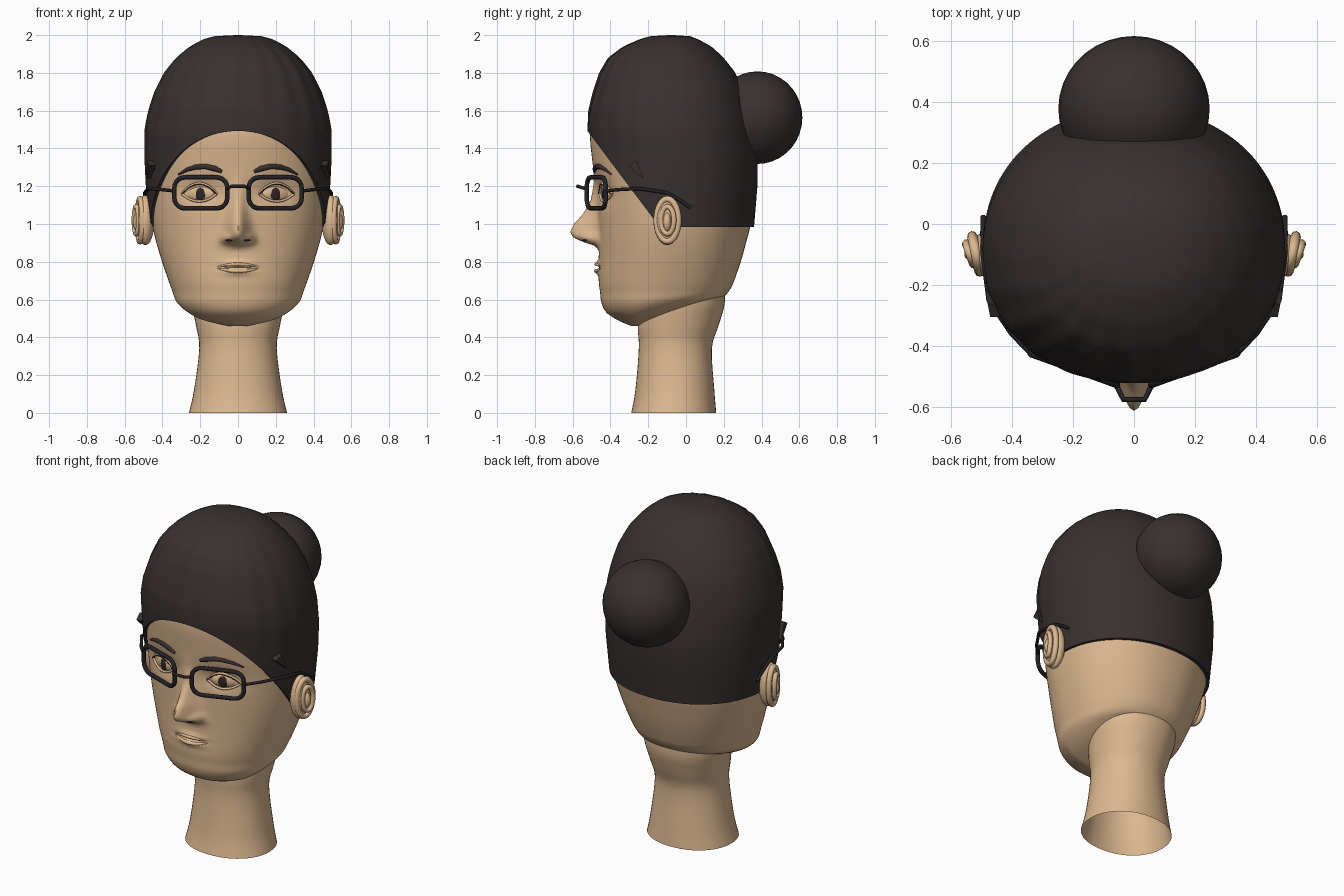
import bpy, bmesh, math
from mathutils import Matrix, Vector
from mathutils.bvhtree import BVHTree

if "Cube" in bpy.data.objects:
    bpy.data.objects.remove(bpy.data.objects["Cube"])


def material(name, rgb):
    m = bpy.data.materials.new(name)
    m.diffuse_color = (*rgb, 1)
    m.use_nodes = True
    m.node_tree.nodes["Principled BSDF"].inputs["Base Color"].default_value = m.diffuse_color
    return m


SKIN = material("skin", (0.72, 0.48, 0.28))
HAIR = material("dark_brown_hair", (0.040, 0.030, 0.029))
FRAME = material("black_frame", (0.018, 0.016, 0.018))
IRIS = material("dark_iris", (0.030, 0.020, 0.018))


def finish(name, mesh, mat, angle=50):
    ob = bpy.data.objects.new(name, mesh)
    bpy.context.collection.objects.link(ob)
    mesh.materials.clear()
    mesh.materials.append(mat)
    bpy.ops.object.select_all(action='DESELECT')
    ob.select_set(True)
    bpy.context.view_layer.objects.active = ob
    bpy.ops.object.shade_smooth_by_angle(angle=math.radians(angle))
    return ob


def from_bmesh(name, bm, mat, angle=50):
    bmesh.ops.recalc_face_normals(bm, faces=bm.faces)
    me = bpy.data.meshes.new(name)
    bm.to_mesh(me)
    bm.free()
    return finish(name, me, mat, angle)


def loft(rings, cap_start=False, cap_end=False):
    bm = bmesh.new()
    vs = [[bm.verts.new(p) for p in r] for r in rings]
    n = len(vs[0])
    for a, b in zip(vs, vs[1:]):
        for i in range(n):
            j = (i + 1) % n
            bm.faces.new((a[i], a[j], b[j], b[i]))
    if cap_start:
        bm.faces.new(vs[0])
    if cap_end:
        bm.faces.new(vs[-1])
    return bm


def tube(name, pts, r, mat, radii=None, closed=False):
    cu = bpy.data.curves.new(name, 'CURVE')
    cu.dimensions = '3D'
    cu.bevel_depth = r
    cu.bevel_resolution = 2
    cu.use_fill_caps = True
    s = cu.splines.new('POLY')
    s.points.add(len(pts) - 1)
    s.use_cyclic_u = closed
    for i, p in enumerate(pts):
        s.points[i].co = (*p, 1)
        s.points[i].radius = radii[i] if radii else 1
    tmp = bpy.data.objects.new(name, cu)
    me = bpy.data.meshes.new_from_object(tmp)
    bpy.data.objects.remove(tmp)
    return finish(name, me, mat)


def ellipsoid(name, loc, size, mat, rot=0, seg=32):
    bm = bmesh.new()
    bmesh.ops.create_uvsphere(bm, u_segments=seg, v_segments=seg // 2, radius=1)
    bmesh.ops.transform(bm, verts=bm.verts, matrix=Matrix.Translation(loc)
                        @ Matrix.Rotation(rot, 4, 'Z') @ Matrix.Diagonal((*size, 1)))
    return from_bmesh(name, bm, mat)


def lerp_table(table, z):
    if z <= table[0][0]:
        return table[0][1:]
    for a, b in zip(table, table[1:]):
        if z <= b[0]:
            f = (z - a[0]) / (b[0] - a[0])
            return [p + (q - p) * f for p, q in zip(a[1:], b[1:])]
    return table[-1][1:]


def catmull(rows, sub):
    out = []
    for i in range(len(rows) - 1):
        q = [rows[max(i - 1, 0)], rows[i], rows[i + 1], rows[min(i + 2, len(rows) - 1)]]
        for k in range(sub):
            t = k / sub
            out.append([0.5 * (2 * b + (c - a) * t + (2 * a - 5 * b + 4 * c - d) * t * t
                               + (3 * b - a - 3 * c + d) * t ** 3) for a, b, c, d in zip(*q)])
    return out + [rows[-1]]


def oval(ang, hw, yf, yb):
    # half-ovals sharing one widest line, ang = 0 at the back
    mid = yf + (yb - yf) * 0.49
    s, c = math.sin(ang), math.cos(ang)
    e = 0.94
    x = hw * math.copysign(abs(s) ** e, s)
    y = mid + (yb - mid if c > 0 else mid - yf) * math.copysign(abs(c) ** e, c)
    return x, y


def gauss(a, r):
    return math.exp(-(a / r) ** 2)


# Head: rings of (z, half width, front y, back y, backward rise)
HEAD = [(.46, .08, -.29, 0, .26), (.49, .215, -.36, .12, .24), (.53, .285, -.42, .19, .18),
        (.58, .328, -.447, .213, .1), (.64, .348, -.455, .237, .04), (.7, .368, -.462, .255, 0),
        (.8, .402, -.462, .29, 0), (.9, .432, -.462, .318, 0), (1, .455, -.465, .343, 0),
        (1.1, .468, -.47, .356, 0), (1.2, .475, -.478, .362, 0), (1.35, .48, -.498, .362, 0),
        (1.48, .478, -.508, .338, 0), (1.6, .45, -.49, .31, 0), (1.75, .385, -.44, .25, 0),
        (1.88, .28, -.34, .15, 0), (1.95, .15, -.22, .04, 0)]
# Nose: (z, projection, width)
NOSE = [(.86, 0, .08), (.885, .02, .075), (.905, .085, .068), (.93, .137, .06), (.96, .15, .054),
        (1, .128, .05), (1.05, .08, .045), (1.12, .035, .04), (1.22, .008, .04), (1.3, 0, .05)]


def face_relief(x, z):
    out, w = lerp_table(NOSE, z)
    ax = abs(x)
    d = out * gauss(x, w)
    d += .03 * gauss(ax - .065, .025) * gauss(z - .925, .022)        # nostril wings
    d -= .028 * gauss(ax - .19, .10) * gauss(z - 1.17, .06)          # eye sockets
    d += .018 * gauss(x, .075) * (gauss(z - .79, .015) + gauss(z - .75, .018))
    d -= .012 * gauss(x, .09) * gauss(z - .77, .009)                 # mouth line
    return d


rings = []
for z, hw, yf, yb, rise in catmull(HEAD, 7):
    ring = []
    for i in range(128):
        phi = 2 * math.pi * i / 128
        x, y = oval(phi + .5 * math.sin(phi), hw, yf, yb)
        zz = z + rise * max(0, y + .26)
        if y < -.2:
            y -= face_relief(x, zz)
        ring.append((x, y, zz))
    rings.append(ring)
bm = loft(rings, True, True)
surface = BVHTree.FromBMesh(bm)
from_bmesh("head", bm, SKIN, 60)


def on_face(x, z, lift=0.0):
    hit = surface.ray_cast(Vector((x, -2, z)), Vector((0, 1, 0)))[0]
    return Vector((x, (hit.y if hit else -.4) - lift, z))


# Neck, open at the bottom
NECK = [(0, .26, -.29, .16), (.12, .233, -.268, .15), (.34, .205, -.25, .137),
        (.46, .222, -.255, .172), (.58, .245, -.24, .205), (.7, .25, -.22, .2)]
from_bmesh("neck", loft([[(*oval(2 * math.pi * i / 48, *r[1:4]), r[0]) for i in range(48)]
                         for r in catmull(NECK, 4)]), SKIN)

# Hair cap with a slanted hairline and combed grooves
CAP = [(.98, .468, -.49, .36), (1.2, .488, -.505, .378), (1.35, .495, -.515, .38),
       (1.5, .495, -.522, .358), (1.6, .475, -.516, .338), (1.7, .442, -.49, .31),
       (1.8, .392, -.456, .262), (1.88, .328, -.41, .2), (1.94, .255, -.33, .135),
       (1.98, .18, -.24, .06), (1.995, .12, -.185, .02), (2, .01, -.09, -.07)]
N, ROWS = 128, 30
cols = []
for i in range(N):
    ang = 2 * math.pi * i / N
    base = 1.3
    for _ in range(25):
        y = oval(ang, *lerp_table(CAP, base))[1]
        base = .5 * base + .5 * max(.985, 1.49 - 1.33 * (y + .52))
    col = []
    for k in range(ROWS + 1):
        t = k / ROWS
        z = base + (2 - base) * math.sin(t * math.pi / 2)
        x, y = oval(ang, *lerp_table(CAP, z))
        front = max(0, -math.cos(ang) + .35)
        g = 1 + .009 * front * math.sin(20 * ang + 2 * t) * math.sin(math.pi * t)
        col.append((x * g, (y + .08) * g - .08, z))
    x, y, z = col[0]
    col.insert(0, (x * .95, (y + .08) * .95 - .08, z))
    cols.append(col)
from_bmesh("hair_cap", loft([[c[k] for c in cols] for k in range(ROWS + 2)], False, True), HAIR, 60)

# Bun
ellipsoid("hair_bun", (0, .378, 1.563), (.248, .238, .245), HAIR, seg=36)

# Bridge of the glasses
tube("glasses_bridge", [(-.06, -.525, 1.185), (-.035, -.575, 1.2), (.035, -.575, 1.2),
                        (.06, -.525, 1.185)], .009, FRAME)

for s, side in ((-1, "left"), (1, "right")):
    # Rounded rectangular rim, swept back along the face
    rim = []
    for cx, cz, a0 in ((1, 1, 0), (-1, 1, 90), (-1, -1, 180), (1, -1, 270)):
        for k in range(6):
            a = math.radians(a0 + 18 * k)
            u = .197 + cx * .085 + .055 * math.cos(a)
            rim.append((s * u, -.528 + .36 * (u - .05), 1.165 + cz * .027 + .055 * math.sin(a)))
    tube(side + "_rim", rim, .0125, FRAME, closed=True)
    tube(side + "_temple_arm", [(s * .337, -.425, 1.175), (s * .40, -.36, 1.182),
                                (s * .475, -.25, 1.188), (s * .494, -.1, 1.165),
                                (s * .495, -.03, 1.125), (s * .494, .025, 1.085)], .009, FRAME)

    # Eyebrow, tapered at both ends
    brow = [(.085, 1.278), (.12, 1.293), (.17, 1.305), (.22, 1.303), (.27, 1.288), (.315, 1.262)]
    tube(side + "_eyebrow", [on_face(s * x, z) for x, z in brow], .015, HAIR,
         [.6, 1, 1, .9, .7, .3])

    # Eye: ball, lids and iris
    c = on_face(s * .2, 1.16)
    tilt = s * .4
    ellipsoid(side + "_eyeball", c + Vector((0, .012, 0)), (.085, .03, .046), SKIN, tilt)
    ellipsoid(side + "_iris", c + Vector((0, -.014, -.003)), (.029, .009, .033), IRIS, tilt, 20)
    for lid, h in (("upper", .056), ("lower", -.04)):
        pts = []
        for k in range(13):
            u = -1 + k / 6
            x, z = s * (.205 + .092 * u), 1.16 + h * (1 - u * u)
            pts.append(on_face(x, z, .006 + .008 * (1 - u * u)))
        tube(f"{side}_{lid}_lid", pts, .007, SKIN)
    lash = [on_face(s * (.205 + .09 * u), 1.16 + .05 * (1 - u * u), .015 + .008 * (1 - u * u))
            for u in (-1, -.75, -.5, -.25, 0, .25, .5, .75, 1)]
    tube(side + "_lash_line", lash, .0025, IRIS)

    # Nostril
    p = on_face(s * .048, .914, .001)
    ellipsoid(side + "_nostril", p, (.02, .006, .006), IRIS, s * .5, 16)

    # Ear: lobe body, outer rim and inner fold
    ellipsoid(side + "_ear_body", (s * .49, -.1, 1.02), (.048, .072, .132), SKIN)
    for part, x, ry, rz, r in (("rim", .518, .058, .112, .017), ("fold", .538, .034, .072, .014)):
        loop = [(s * (x + .012 * math.cos(a)), -.098 + ry * math.cos(a), 1.02 + rz * math.sin(a))
                for a in (2 * math.pi * k / 28 for k in range(28))]
        tube(f"{side}_ear_{part}", loop, r, SKIN, closed=True)
    ellipsoid(side + "_ear_centre", (s * .528, -.1, 1.01), (.028, .022, .05), SKIN, seg=20)

    # Small triangular hair clip
    bm = bmesh.new()
    tri = [(-.305, 1.31), (-.262, 1.335), (-.225, 1.24)]
    a = [bm.verts.new((s * .44, y, z)) for y, z in tri]
    b = [bm.verts.new((s * (.472 + .2 * (y + .3)), y, z)) for y, z in tri]
    bm.faces.new(a)
    bm.faces.new(b)
    for k in range(3):
        bm.faces.new((a[k], a[k - 1], b[k - 1], b[k]))
    from_bmesh(side + "_hair_clip", bm, HAIR, 20)

# Lips
for lip, z0, h, r in (("upper", .775, .012, .009), ("lower", .765, -.014, .011)):
    us = [-1 + k / 6 for k in range(13)]
    tube(lip + "_lip", [on_face(.108 * u, z0 + h * (1 - u * u), -.002) for u in us], r, SKIN,
         [.25 + .75 * (1 - u * u) for u in us])
